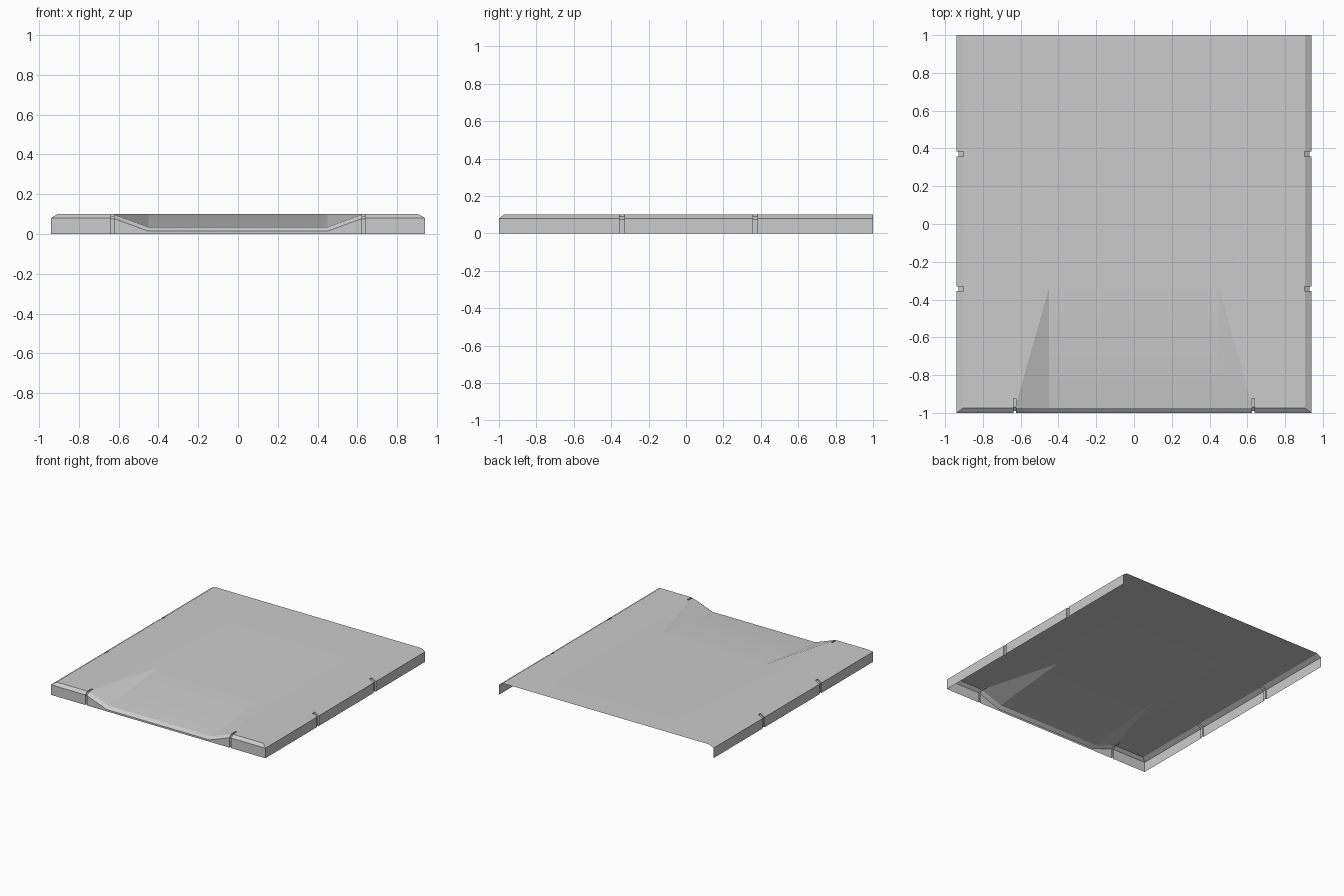
import bpy, bmesh, math

if "Cube" in bpy.data.objects:
    bpy.data.objects.remove(bpy.data.objects["Cube"])

W, L = 0.94, 1.0          # half width, half length
H, LIP = 0.10, 0.08       # top height, top of the vertical kerb face
INX, INY = 0.905, -0.975  # inner edges of the kerb chamfer
RAMP_Y = -0.34


def make_object(name, bm):
    bmesh.ops.recalc_face_normals(bm, faces=bm.faces)
    me = bpy.data.meshes.new(name)
    bm.to_mesh(me)
    bm.free()
    ob = bpy.data.objects.new(name, me)
    bpy.context.collection.objects.link(ob)
    return ob


# Pavement slab: columns of points along x, with the dropped kerb in the middle
bm = bmesh.new()
cols = []
for s, top in ((-W, H), (-0.63, H), (-0.45, 0.034), (0.45, 0.034), (0.63, H), (W, H)):
    inner = math.copysign(min(abs(s), INX), s)
    cols.append([bm.verts.new(p) for p in (
        (s, -L, 0), (s, -L, top - (H - LIP)), (inner, INY, top),
        (inner, RAMP_Y, H), (inner, L, H))])
for i, (a, b) in enumerate(zip(cols, cols[1:])):
    for j in range(4):
        if j == 2 and i in (1, 3):
            # sloping flank triangle plus flat triangle beside the ramp
            hi, lo = (a, b) if i == 1 else (b, a)
            bm.faces.new((hi[2], lo[2], lo[3]))
            bm.faces.new((hi[2], lo[3], hi[3]))
        else:
            bm.faces.new((a[j], b[j], b[j + 1], a[j + 1]))
# Side walls with chamfer
ends = []
for c, s in ((cols[0], -W), (cols[-1], W)):
    low = bm.verts.new((s, L, 0))
    lip = bm.verts.new((s, L, LIP))
    bm.faces.new((c[0], low, lip, c[1]))
    bm.faces.new((c[1], lip, c[4], c[3], c[2]))
    ends.append((low, lip))
# Temporary caps, removed after cutting the joints
bm.faces.new([c[0] for c in cols] + [ends[1][0], ends[0][0]])
bm.faces.new([ends[0][0], ends[0][1]] + [c[4] for c in cols] + [ends[1][1], ends[1][0]])
slab = make_object("pavement_slab", bm)


def joint_cutter(pts, place, half):
    """Extrude a (inward depth, z) profile sideways by +-half."""
    b = bmesh.new()
    rings = [[b.verts.new(place(d, z, w)) for d, z in pts] for w in (-half, half)]
    n = len(pts)
    b.faces.new(rings[0])
    b.faces.new(rings[1])
    for i in range(n):
        k = (i + 1) % n
        b.faces.new((rings[0][i], rings[0][k], rings[1][k], rings[1][i]))
    return make_object("joint_cutter", b)


# Joint grooves in the kerb: two on each side, two at the front
side = ((-0.05, -0.05), (0.011, -0.05), (0.011, 0.075), (0.038, 0.091), (0.038, 0.2), (-0.05, 0.2))
front = ((-0.05, -0.05), (0.01, -0.05), (0.01, 0.075), (0.03, 0.091), (0.075, 0.091), (0.075, 0.2), (-0.05, 0.2))
cutters = []
for m in (-1, 1):
    for y in (-0.343, 0.37):
        cutters.append(joint_cutter(side, lambda d, z, w: (m * (W - d), y + w, z), 0.013))
    cutters.append(joint_cutter(front, lambda d, z, w: (m * 0.631 + w, -L + d, z), 0.007))

bpy.context.view_layer.objects.active = slab
slab.select_set(True)
for c in cutters:
    mod = slab.modifiers.new("joint", 'BOOLEAN')
    mod.operation, mod.solver, mod.object = 'DIFFERENCE', 'EXACT', c
    bpy.ops.object.modifier_apply(modifier=mod.name)
for c in cutters:
    bpy.data.objects.remove(c)

# Open the underside and the back
bm = bmesh.new()
bm.from_mesh(slab.data)
caps = [f for f in bm.faces if all(abs(v.co.z) < 1e-4 for v in f.verts)
        or all(abs(v.co.y - L) < 1e-4 for v in f.verts)]
bmesh.ops.delete(bm, geom=caps, context='FACES')
bm.to_mesh(slab.data)
bm.free()
bpy.ops.object.shade_smooth_by_angle(angle=math.radians(18))
